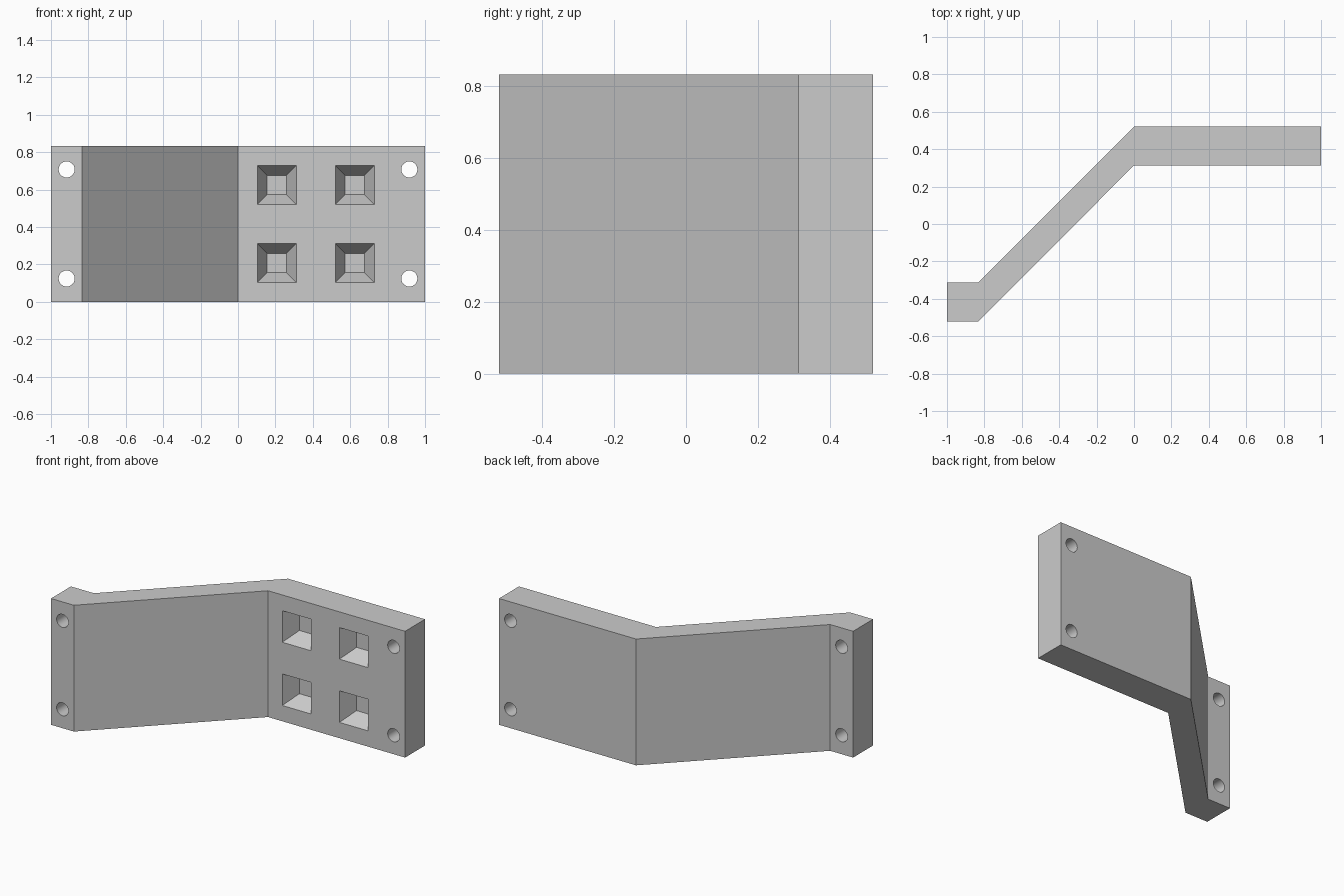
import bpy
import bmesh
from mathutils import Matrix, Vector

cube = bpy.data.objects.get("Cube")
if cube:
    bpy.data.objects.remove(cube, do_unlink=True)

HEIGHT = 0.833
FRONT, BACK = 0.313, 0.521      # faces of the wide plate
FLANGE = -0.833                 # where the narrow flange begins

grey = bpy.data.materials.new("light_grey")
grey.use_nodes = True
colour = (0.6, 0.6, 0.6, 1)
grey.diffuse_color = colour
grey.node_tree.nodes["Principled BSDF"].inputs["Base Color"].default_value = colour


def make_object(name, bm):
    bmesh.ops.recalc_face_normals(bm, faces=bm.faces)
    mesh = bpy.data.meshes.new(name)
    bm.to_mesh(mesh)
    bm.free()
    mesh.materials.append(grey)
    obj = bpy.data.objects.new(name, mesh)
    bpy.context.collection.objects.link(obj)
    return obj


# Bent bracket: plan profile extruded upward
profile = [(-1, -BACK), (FLANGE, -BACK), (0, FRONT), (1, FRONT),
           (1, BACK), (0, BACK), (FLANGE, -FRONT), (-1, -FRONT)]
bm = bmesh.new()
base = bm.faces.new([bm.verts.new((x, y, 0)) for x, y in profile])
top = bmesh.ops.extrude_face_region(bm, geom=[base])["geom"]
bmesh.ops.translate(bm, vec=(0, 0, HEIGHT),
                    verts=[v for v in top if isinstance(v, bmesh.types.BMVert)])
bracket = make_object("bent_bracket", bm)

# Cutter for the four round screw holes
bm = bmesh.new()
for x, y in ((-0.916, -0.417), (0.916, 0.417)):
    for z in (0.125, HEIGHT - 0.125):
        place = Matrix.Translation((x, y, z)) @ Matrix.Rotation(1.5707963, 4, "X")
        bmesh.ops.create_cone(bm, cap_ends=True, segments=32, radius1=0.043,
                              radius2=0.043, depth=0.4, matrix=place)
hole_cutter = make_object("screw_hole_cutter", bm)

# Cutter for the four tapered square pockets, starting in front of the plate
DEPTH, MOUTH, FLOOR = 0.104, 0.104, 0.052
bm = bmesh.new()
for x in (0.208, 0.625):
    for z in (0.208, 0.625):
        rings = []
        for y, half in ((-DEPTH, 2 * MOUTH - FLOOR), (DEPTH, FLOOR)):
            rings.append([bm.verts.new(Vector((x + sx * half, FRONT + y, z + sz * half)))
                          for sx, sz in ((-1, -1), (1, -1), (1, 1), (-1, 1))])
        for ring in rings:
            bm.faces.new(ring)
        for i in range(4):
            j = (i + 1) % 4
            bm.faces.new((rings[0][i], rings[0][j], rings[1][j], rings[1][i]))
pocket_cutter = make_object("pocket_cutter", bm)

# Cut, apply and remove the cutters
bpy.ops.object.select_all(action="DESELECT")
bpy.context.view_layer.objects.active = bracket
bracket.select_set(True)
for cutter in (hole_cutter, pocket_cutter):
    cutter.hide_render = True
    cut = bracket.modifiers.new(cutter.name, "BOOLEAN")
    cut.operation = "DIFFERENCE"
    cut.solver = "EXACT"
    cut.object = cutter
    bpy.ops.object.modifier_apply(modifier=cut.name)
    bpy.data.objects.remove(cutter, do_unlink=True)

# Smooth hole walls, sharp edges elsewhere
bpy.ops.object.shade_smooth_by_angle(angle=0.5)
